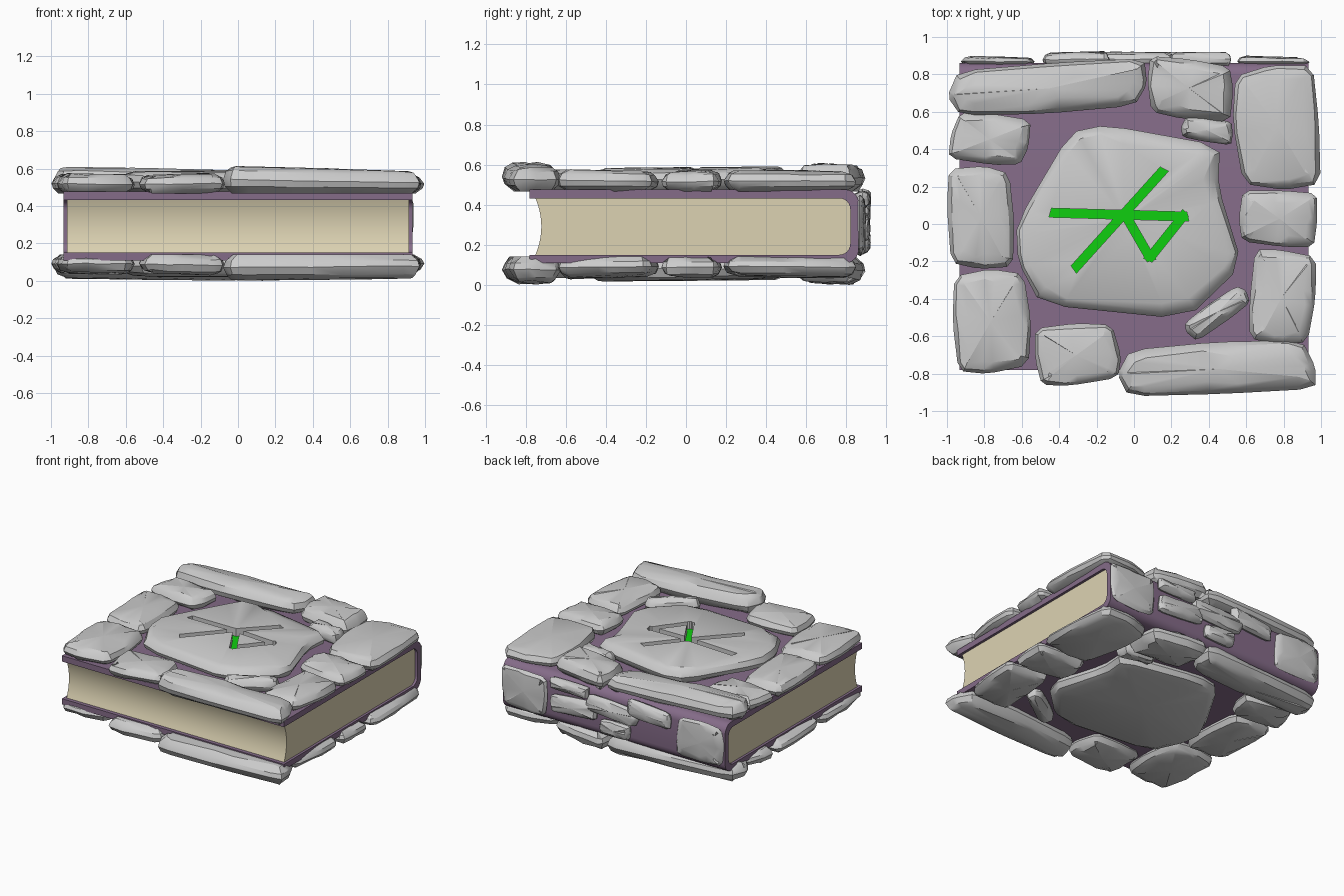
import bpy, bmesh, math, random
from mathutils import Vector, Matrix

if "Cube" in bpy.data.objects:
    bpy.data.objects.remove(bpy.data.objects["Cube"])

random.seed(4)
MID = 0.3035          # mirror height between upper and lower stones


def finish(name, bm, color=None):
    bmesh.ops.recalc_face_normals(bm, faces=bm.faces)
    me = bpy.data.meshes.new(name)
    bm.to_mesh(me)
    bm.free()
    ob = bpy.data.objects.new(name, me)
    bpy.context.collection.objects.link(ob)
    smooth(ob)
    if color:
        mat = bpy.data.materials.new(name + "_colour")
        mat.diffuse_color = (*color, 1)
        mat.use_nodes = True
        mat.node_tree.nodes["Principled BSDF"].inputs["Base Color"].default_value = mat.diffuse_color
        me.materials.append(mat)
    return ob


def smooth(ob):
    for p in ob.data.polygons:
        p.use_smooth = True
    ob.data.set_sharp_from_angle(angle=math.radians(32))


def prism(bm, points, offset):
    """Closed solid from a flat outline swept along offset."""
    low = [bm.verts.new(p) for p in points]
    high = [bm.verts.new(Vector(p) + Vector(offset)) for p in points]
    bm.faces.new(low)
    bm.faces.new(high)
    for i in range(len(low)):
        bm.faces.new((low[i - 1], low[i], high[i], high[i - 1]))


def extrude_x(name, profile, half, color):
    bm = bmesh.new()
    prism(bm, [(-half, y, z) for y, z in profile], (2 * half, 0, 0))
    return finish(name, bm, color)


def rounded_back(y, z0, z1, r, n=6):
    """Arc points from the upper to the lower back corner."""
    pts = []
    for cz, a0 in ((z1 - r, 90), (z0 + r, 0)):
        for i in range(n + 1):
            a = math.radians(a0 - 90 * i / n)
            pts.append((y - r + r * math.cos(a), cz + r * math.sin(a)))
    return pts


def rough_box(x0, x1, y0, y1, turn=0):
    """Irregular outline filling a box: full at mid-sides, worn at the corners."""
    c = Vector((x0 + x1, y0 + y1)) / 2
    pts = []
    for sx, sy in ((-1, -1), (0, -1), (1, -1), (1, 0), (1, 1), (0, 1), (-1, 1), (-1, 0)):
        wear = random.uniform(0.84, 1.0) if sx and sy else 1
        shift = random.uniform(-0.25, 0.25)      # slide mid-side points along their side
        p = Vector(((sx * wear or shift) * (x1 - x0), (sy * wear or shift) * (y1 - y0))) / 2
        pts.append(c + Matrix.Rotation(math.radians(turn), 2) @ p)
    return pts


def stone(name, outline, thick, place, tilt=0.03):
    """Rough slab: rounded outline stacked in inset rings, tilted and jittered."""
    P = [Vector(p) for p in outline]
    ring = []
    for i, p in enumerate(P):
        ring += [p.lerp(P[i - 1], 0.17), p.lerp(P[(i + 1) % len(P)], 0.17)]
    n = len(ring)
    area = sum(ring[i - 1].cross(ring[i]) for i in range(n)) / 2
    size = min(1, math.sqrt(abs(area)) / 0.38)
    c = sum(ring, Vector((0, 0))) / n
    slope = Vector((random.uniform(-tilt, tilt), random.uniform(-tilt, tilt)))
    bm = bmesh.new()
    rings = []
    for inset, h in ((0.06, -0.01), (0.012, 0.25), (0, 0.5), (0.022, 0.82), (0.065, 0.97)):
        loop = []
        for i, p in enumerate(ring):
            t = (ring[(i + 1) % n] - ring[i - 1]).normalized()
            inward = Vector((-t.y, t.x)) * math.copysign(1, area)
            q = p + inward * size * inset * random.uniform(0.6, 1.3)
            z = h * thick + max(h, 0) * (slope.dot(q - c) + random.uniform(-0.008, 0.004))
            loop.append(bm.verts.new(place(q.x, q.y, z)))
        rings.append(loop)
    for a, b in zip(rings, rings[1:]):
        for i in range(n):
            bm.faces.new((a[i - 1], a[i], b[i], b[i - 1]))
    bm.faces.new(rings[0])
    peak = bm.verts.new(place(c.x, c.y, thick))
    for i in range(n):
        bm.faces.new((rings[-1][i - 1], rings[-1][i], peak))
    return finish(name, bm)


def on_top(u, v, h):
    return (u, v, 0.467 + h)


def on_bottom(u, v, h):
    return (u, v, 2 * MID - 0.467 - h)


def on_spine(u, v, h):
    return (u, 0.845 + h, v)


# Bound cover and page block
cover = ([(-0.78, 0.432), (-0.78, 0.476)] + rounded_back(0.862, 0.108, 0.476, 0.07)
         + [(-0.78, 0.108), (-0.78, 0.15)] + rounded_back(0.82, 0.15, 0.432, 0.055)[::-1])
extrude_x("cover", cover, 0.932, (0.235, 0.15, 0.25))
fore_edge = [(-0.722 - 0.03 * t * t, 0.291 + 0.143 * t) for t in [i / 5 - 1 for i in range(11)]]
extrude_x("pages", fore_edge + rounded_back(0.822, 0.148, 0.434, 0.056), 0.913, (0.72, 0.65, 0.45))

# Border stones as boxes (x0, x1, y0, y1, turn), the same layout on both covers
border = {
    "back_long": (-1, 0.07, 0.59, 0.86, 3),
    "back_middle": (0.07, 0.53, 0.56, 0.88, -5),
    "back_right": (0.53, 0.99, 0.18, 0.85, 4),
    "left_upper": (-0.98, -0.56, 0.32, 0.59, -8),
    "left_middle": (-1, -0.64, -0.24, 0.31),
    "front_left": (-0.97, -0.55, -0.8, -0.24, 3),
    "front_middle": (-0.53, -0.07, -0.86, -0.53, 5),
    "front_long": (-0.09, 0.97, -0.91, -0.63, 3),
    "right_lower": (0.62, 0.97, -0.65, -0.14, -5),
    "right_middle": (0.56, 0.98, -0.12, 0.18, -3),
    "chip_upper": (0.25, 0.53, 0.44, 0.57, -8),
    "chip_lower": (0.25, 0.64, -0.54, -0.41, 36),
}
for name, box in border.items():
    outline = rough_box(*box)
    thick = 0.135 if abs(box[2] + box[3]) > 1.4 else 0.105
    for side, place in (("top", on_top), ("bottom", on_bottom)):
        stone(f"{side}_stone_{name}", outline, thick, place)

# Large middle slabs
slab = [(-0.63, 0), (-0.34, 0.49), (-0.15, 0.53), (0.46, 0.42), (0.45, 0.2),
        (0.58, -0.22), (0.28, -0.51), (-0.5, -0.43), (-0.62, -0.2)]
stone("bottom_centre_slab", slab, 0.12, on_bottom, 0.01)
top_slab = stone("top_centre_slab", slab, 0.12, on_top, 0.01)

# Carved strokes: groove cutter and green inlay share the same bars
strokes = [((-0.31, -0.23), (0.15, 0.28)), ((-0.43, 0.06), (0.27, 0.04)),
           ((0.265, 0.045), (0.085, -0.18)), ((0.085, -0.18), (-0.03, 0.02))]


def bars(name, z0, z1, color=None, half=0.024):
    bm = bmesh.new()
    for a, b in strokes:
        a, b = Vector(a), Vector(b)
        e = (b - a).normalized() * half
        s = Vector((-e.y, e.x))
        ends = (a - e - s, b + e - s, b + e / 2 + s, a - e / 2 + s)
        prism(bm, [(p.x, p.y, z0) for p in ends], (0, 0, z1 - z0))
    return finish(name, bm, color)


bars("green_inlay", 0.49, 0.527, (0.005, 0.62, 0.005))
cutter = bars("groove_cutter", 0.525, 0.7)
cutter.hide_render = True
cut = top_slab.modifiers.new("grooves", "BOOLEAN")
cut.operation = "DIFFERENCE"
cut.solver = "EXACT"
cut.use_self = True
cut.object = cutter
bpy.context.view_layer.objects.active = top_slab
bpy.ops.object.modifier_apply(modifier=cut.name)
smooth(top_slab)
bpy.data.objects.remove(cutter)

# Stones along the spine (x0, x1, z0, z1, turn)
spine = [(0.55, 0.94, 0.14, 0.45), (0.2, 0.52, 0.38, 0.47), (0.13, 0.52, 0.22, 0.36, -4),
         (-0.23, 0.22, 0.28, 0.42, 4), (-0.15, 0.11, 0.15, 0.27), (-0.49, -0.13, 0.34, 0.47, 4),
         (-0.93, -0.53, 0.15, 0.46)]
for i, box in enumerate(spine):
    thick = 0.05 if box[3] - box[2] > 0.3 else 0.075
    stone(f"spine_stone_{i + 1}", rough_box(*box), thick, on_spine)
